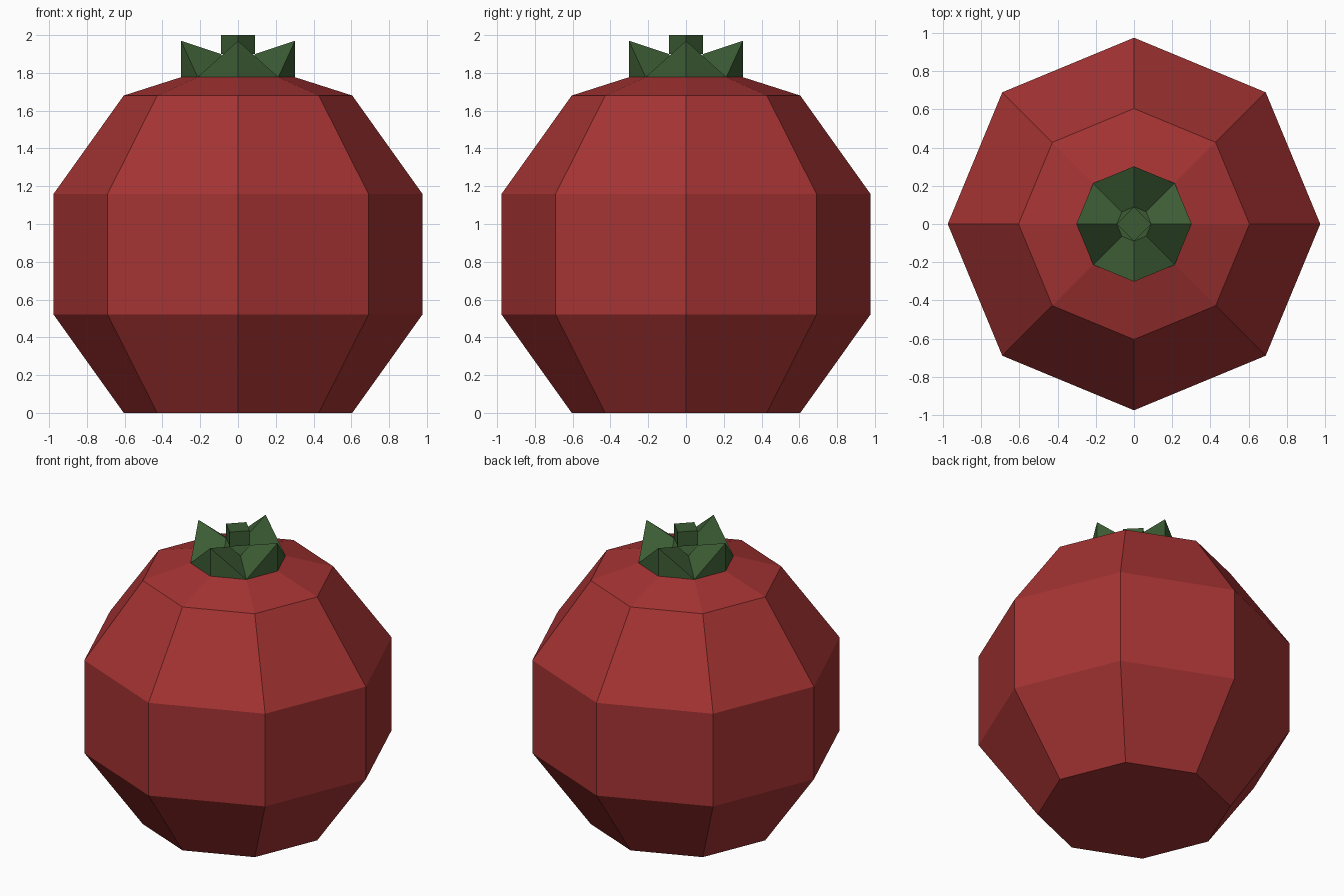
import bpy, bmesh, math

if "Cube" in bpy.data.objects:
    bpy.data.objects.remove(bpy.data.objects["Cube"])


def material(name, rgb):
    m = bpy.data.materials.new(name)
    m.diffuse_color = (*rgb, 1.0)
    m.use_nodes = True
    m.node_tree.nodes["Principled BSDF"].inputs["Base Color"].default_value = m.diffuse_color
    return m


def ring(bm, radii, heights, sides):
    """One loop of verts; radii and heights repeat around the loop."""
    out = []
    for i in range(sides):
        a = 2 * math.pi * i / sides
        r, z = radii[i % len(radii)], heights[i % len(heights)]
        out.append(bm.verts.new((r * math.cos(a), r * math.sin(a), z)))
    return out


def lathe(name, rings, sides, mat):
    """Bridge successive rings and cap both ends, leaving flat faces."""
    bm = bmesh.new()
    loops = [ring(bm, r, z, sides) for r, z in rings]
    for lo, hi in zip(loops, loops[1:]):
        for i in range(sides):
            j = (i + 1) % sides
            bm.faces.new((lo[i], lo[j], hi[j], hi[i]))
    bm.faces.new(loops[0][::-1])
    bm.faces.new(loops[-1])
    # pointed leaves share their valley verts with the base loop
    bmesh.ops.remove_doubles(bm, verts=bm.verts[:], dist=0.0005)
    bmesh.ops.recalc_face_normals(bm, faces=bm.faces[:])
    me = bpy.data.meshes.new(name)
    bm.to_mesh(me)
    bm.free()
    me.materials.append(mat)
    ob = bpy.data.objects.new(name, me)
    bpy.context.collection.objects.link(ob)
    return ob


red = material("fruit red", (0.376, 0.033, 0.033))
green = material("leaf green", (0.045, 0.107, 0.034))

# Eight-sided fruit body
lathe("fruit_body", [([0.605], [0.0]), ([0.976], [0.52]), ([0.976], [1.16]),
                     ([0.605], [1.68]), ([0.302], [1.777])], 8, red)

# Crown of four pointed leaves, alternating tips and valleys
lathe("leaf_crown", [([0.302], [1.777]), ([0.302], [1.97, 1.777]),
                     ([0.09], [1.90, 1.843])], 8, green)

# Four-sided stem
lathe("stem", [([0.09], [1.90]), ([0.09], [2.0])], 4, green)
